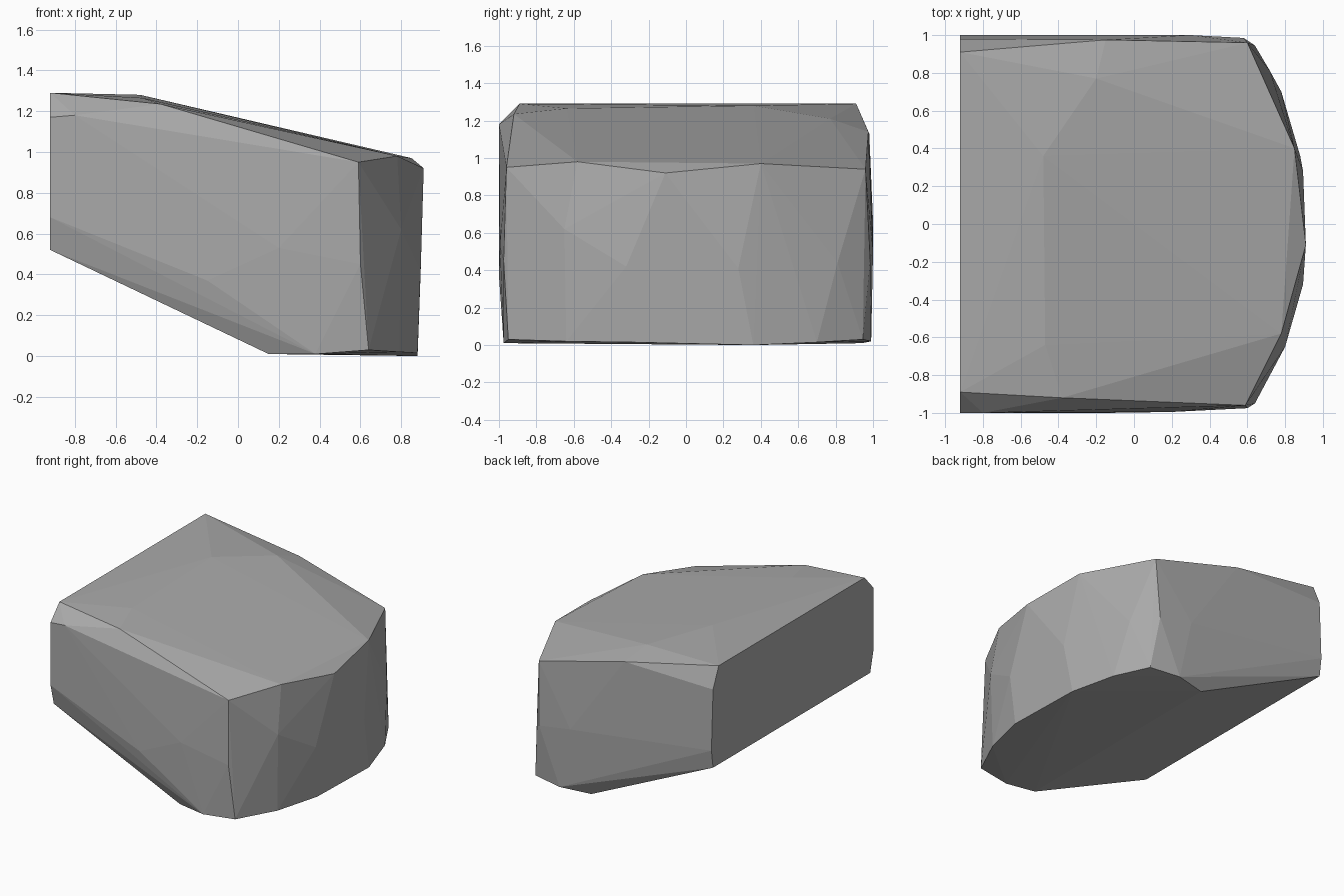
import bpy, bmesh

# Corner points of the cut boulder; the convex hull gives its flat facets
cut_end = [(-.92, -.89, 1.29), (-.92, -1, 1.17), (-.92, -1, .68), (-.92, -.96, .52),
           (-.92, .98, .52), (-.92, 1, .66), (-.92, .98, 1.13), (-.92, .91, 1.29)]
top = [(-.47, -.64, 1.265), (-.38, -.92, 1.235), (-.48, .36, 1.28), (-.2, .77, 1.21),
       (-.15, .975, 1.14), (-.8, -1, 1.18)]
upper_rim = [(.59, -.96, .95), (.78, -.58, .98), (.91, -.11, .92), (.85, .4, .97), (.6, .96, .94)]
waist = [(.6, -.975, .45), (.8, -.65, .62), (.895, -.32, .42), (.895, .28, .41),
         (.72, .81, .44), (.58, .985, .45), (.2, -.995, .53), (-.15, -1, .37), (.3, 1, .5)]
base = [(.15, -.93, .01), (.38, -.975, .01), (.64, -.95, .03), (.79, -.64, .02), (.88, -.28, .015),
        (.88, .36, 0), (.78, .7, .015), (.64, .945, .03), (.4, .99, .02), (.16, .94, .01)]

bm = bmesh.new()
for p in cut_end + top + upper_rim + waist + base:
    bm.verts.new(p)
hull = bmesh.ops.convex_hull(bm, input=bm.verts)
# Drop points that fell inside the hull
loose = [v for v in bm.verts if not v.link_faces]
bmesh.ops.delete(bm, geom=loose, context='VERTS')
bmesh.ops.recalc_face_normals(bm, faces=bm.faces)

mesh = bpy.data.meshes.new("boulder")
bm.to_mesh(mesh)
bm.free()
boulder = bpy.data.objects.new("boulder", mesh)
bpy.context.collection.objects.link(boulder)

# Plain grey stone
stone = bpy.data.materials.new("stone grey")
stone.diffuse_color = (.4, .4, .4, 1)
mesh.materials.append(stone)
